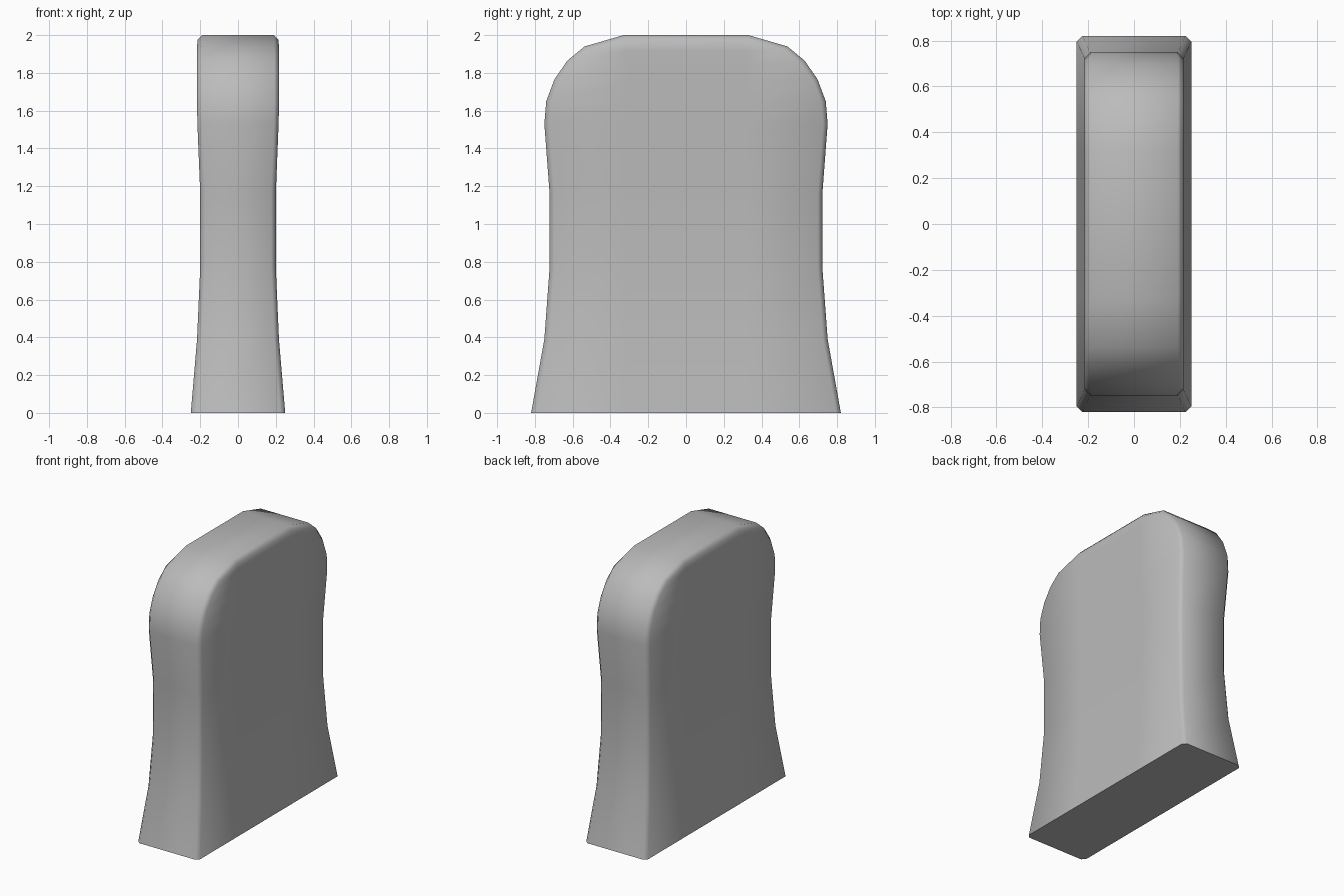
import bpy, bmesh, math
from mathutils import Vector

cube = bpy.data.objects.get("Cube")
if cube:
    bpy.data.objects.remove(cube, do_unlink=True)

grey = bpy.data.materials.new("plain grey")
grey.use_nodes = True
colour = (0.5, 0.5, 0.5, 1)
grey.diffuse_color = colour
grey.node_tree.nodes["Principled BSDF"].inputs["Base Color"].default_value = colour

BEVEL = 0.025
# Half outline from base to crown: half depth y, height z, half thickness x
OUTLINE = [(0.82, 0, 0.25), (0.75, 0.39, 0.217), (0.722, 0.77, 0.2),
           (0.722, 1.16, 0.2), (0.75, 1.53, 0.215), (0.74, 1.65, 0.217),
           (0.697, 1.765, 0.217), (0.628, 1.865, 0.217),
           (0.537, 1.94, 0.217), (0.33, 2, 0.215)]


def inset_point(i):
    """Shift an outline point inward, to the inner side of the bevel."""
    y, z, _ = OUTLINE[i]
    if i == 0:
        return y - BEVEL, z
    if i == len(OUTLINE) - 1:
        return y - BEVEL / 2, z - BEVEL
    a, b = OUTLINE[i - 1], OUTLINE[i + 1]
    along = Vector((b[0] - a[0], b[1] - a[1])).normalized()
    return y - along.y * BEVEL, z + along.x * BEVEL


def ring(bm, i):
    """One closed loop: broad side, end, other broad side, other end."""
    y, z, x = OUTLINE[i]
    yi, zi = inset_point(i)
    mid = min(0.32, yi)
    half = [(x, -yi, zi), (x, -mid, zi), (x, mid, zi), (x, yi, zi),
            (x - BEVEL, y, z), (BEVEL - x, y, z)]
    points = half + [(-px, -py, pz) for px, py, pz in half]
    return [bm.verts.new(p) for p in points]


# Body lofted through the rings
bm = bmesh.new()
rings = [ring(bm, i) for i in range(len(OUTLINE))]
for low, high in zip(rings, rings[1:]):
    n = len(low)
    for k in range(n):
        j = (k + 1) % n
        bm.faces.new((low[k], low[j], high[j], high[k]))

# Base, crown and the bevels beside the crown
bm.faces.new(rings[0][::-1])
top = rings[-1]
bm.faces.new((top[11], top[10], top[5], top[4]))
bm.faces.new((top[0], top[3], top[4], top[11]))
bm.faces.new((top[6], top[9], top[10], top[5]))
bmesh.ops.remove_doubles(bm, verts=bm.verts, dist=0.012)
bmesh.ops.recalc_face_normals(bm, faces=bm.faces)

mesh = bpy.data.meshes.new("upright_block")
bm.to_mesh(mesh)
bm.free()
body = bpy.data.objects.new("upright_block", mesh)
bpy.context.collection.objects.link(body)
mesh.materials.append(grey)
bpy.context.view_layer.objects.active = body
body.select_set(True)
bpy.ops.object.shade_smooth_by_angle(angle=math.radians(60))
